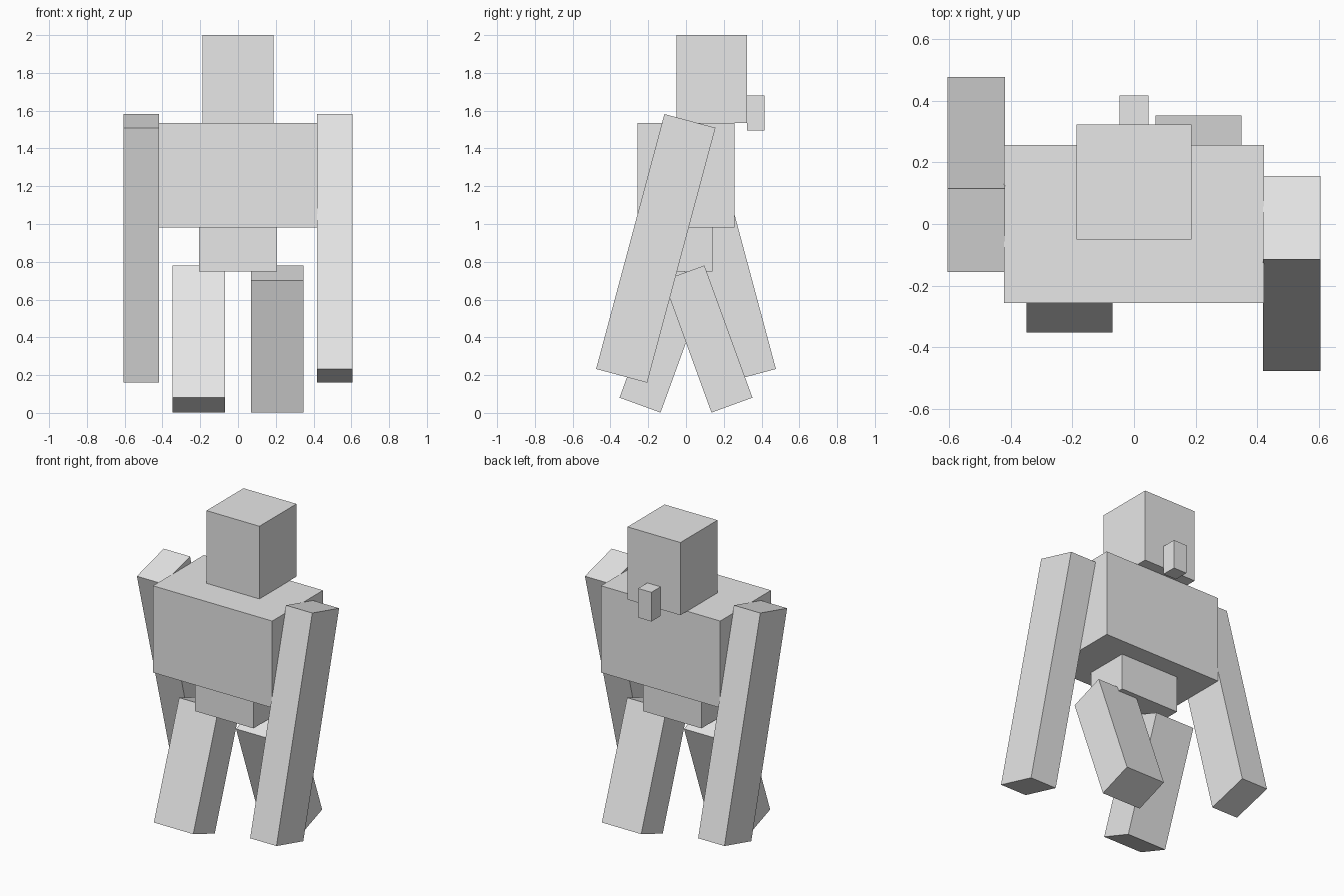
import bpy
from math import radians

cube = bpy.data.objects.get("Cube")
if cube:
    bpy.data.objects.remove(cube, do_unlink=True)

# Single plain grey
GREY = (0.8, 0.8, 0.8, 1.0)
grey = bpy.data.materials.new("plain_grey")
grey.use_nodes = True
grey.diffuse_color = GREY
shader = next(n for n in grey.node_tree.nodes if n.type == 'BSDF_PRINCIPLED')
shader.inputs["Base Color"].default_value = GREY


def block(name, centre, size, tilt=0.0):
    """Flat-faced box, tilted about the x axis by degrees."""
    bpy.ops.mesh.primitive_cube_add(size=1, location=centre)
    obj = bpy.context.object
    obj.name = name
    obj.scale = size
    bpy.ops.object.transform_apply(location=False, rotation=False, scale=True)
    obj.rotation_euler.x = radians(tilt)
    obj.data.materials.append(grey)
    return obj


# Body and head
block("torso", (0, 0, 1.259), (0.842, 0.513, 0.554))
block("pelvis", (0, 0, 0.865), (0.414, 0.28, 0.232))
block("head", (0, 0.136, 1.768), (0.374, 0.374, 0.464))
block("nose", (0, 0.369, 1.587), (0.094, 0.094, 0.186))

# Limbs swing in opposite directions on each side
for side, s in (("left", 1), ("right", -1)):
    block(side + "_arm", (s * 0.512, s * -0.16, 0.871),
          (0.186, 0.28, 1.397), s * -15)
    block(side + "_leg", (s * 0.209, s * 0.116, 0.391),
          (0.278, 0.231, 0.745), s * 20)
